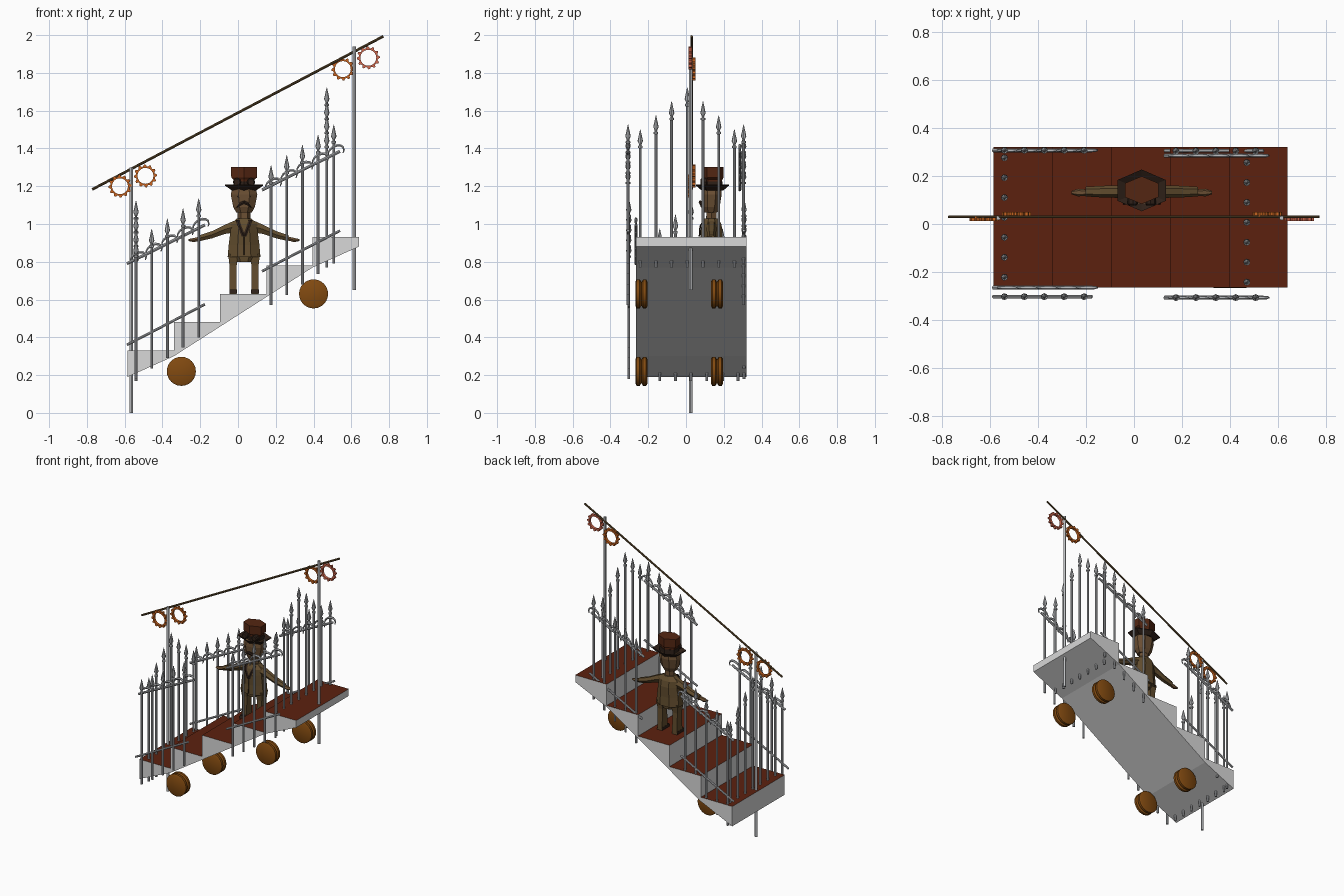
import bpy, bmesh, math
from mathutils import Vector

if "Cube" in bpy.data.objects:
    bpy.data.objects.remove(bpy.data.objects["Cube"])


def mat(name, r, g, b):
    m = bpy.data.materials.new(name)
    lin = [((c / 255 + 0.055) / 1.055) ** 2.4 if c > 10 else c / 255 / 12.92 for c in (r, g, b)]
    m.diffuse_color = (*lin, 1)
    m.use_nodes = True
    m.node_tree.nodes["Principled BSDF"].inputs["Base Color"].default_value = m.diffuse_color
    return m


STEEL = mat("steel", 190, 192, 195)
PALE = mat("pale_grey", 216, 216, 216)
RED = mat("tread_red", 92, 33, 15)
WOOD = mat("wheel_brown", 130, 74, 16)
BRASS = mat("gear_orange", 200, 100, 32)
COPPER = mat("gear_copper", 208, 104, 78)
COAT = mat("coat_brown", 98, 77, 46)
SKIN = mat("skin_brown", 108, 80, 52)
HAT = mat("hat_brown", 84, 38, 18)
DARK = mat("dark_leather", 46, 32, 24)


def finish(name, bm, *mats, smooth=None):
    bmesh.ops.recalc_face_normals(bm, faces=bm.faces[:])
    me = bpy.data.meshes.new(name)
    bm.to_mesh(me)
    bm.free()
    for m in mats:
        me.materials.append(m)
    if smooth:
        for p in me.polygons:
            p.use_smooth = True
        me.set_sharp_from_angle(angle=math.radians(smooth))
    ob = bpy.data.objects.new(name, me)
    bpy.context.collection.objects.link(ob)
    return ob


def loft(bm, secs, n=8, axis=None, phase=0.0):
    """Skin elliptical sections (centre, ru, rv); u is sideways, v is the other way."""
    pts = [Vector(s[0]) for s in secs]
    rings = []
    for i, (_, ru, rv) in enumerate(secs):
        t = Vector(axis) if axis else pts[min(i + 1, len(pts) - 1)] - pts[max(i - 1, 0)]
        t.normalize()
        u = Vector((0, 1, 0)) if abs(t.y) < 0.5 and abs(t.z) < 0.95 else Vector((1, 0, 0))
        v = t.cross(u).normalized()
        u = v.cross(t).normalized()
        ring = []
        for k in range(n):
            a = phase + 2 * math.pi * k / n
            ring.append(bm.verts.new(pts[i] + u * ru * math.cos(a) + v * rv * math.sin(a)))
        rings.append(ring)
    for a, b in zip(rings, rings[1:]):
        for k in range(n):
            bm.faces.new((a[k], a[(k + 1) % n], b[(k + 1) % n], b[k]))
    bm.faces.new(rings[0])
    bm.faces.new(rings[-1])


def part(name, secs, m, n=8, axis=None, phase=0.0, smooth=None):
    bm = bmesh.new()
    loft(bm, secs, n, axis, phase)
    return finish(name, bm, m, smooth=smooth)


# Staircase: stepped profile extruded along y, treads coloured by direction
Y0, Y1, X0, RUN = -0.265, 0.32, -0.585, 0.245
prof = [(X0, 0.19)]
for i in range(5):
    prof += [(X0 + i * RUN, 0.33 + i * 0.15), (X0 + (i + 1) * RUN, 0.33 + i * 0.15)]
prof += [(0.64, 0.88), (0.395, 0.77), (-0.34, 0.30)]
bm = bmesh.new()
face = bm.faces.new([bm.verts.new((x, Y0, z)) for x, z in prof])
ext = bmesh.ops.extrude_face_region(bm, geom=[face])
bmesh.ops.translate(bm, vec=(0, Y1 - Y0, 0), verts=[v for v in ext["geom"] if isinstance(v, bmesh.types.BMVert)])
bmesh.ops.recalc_face_normals(bm, faces=bm.faces[:])
for f in bm.faces:
    f.material_index = 1 if f.normal.z > 0.9 else 0
finish("staircase", bm, PALE, RED)

# Grooved wheels under the stairs
WHEEL = [(0, .066), (.006, .077), (.022, .077), (.031, .062), (.04, .077), (.056, .077), (.062, .066)]
for i, (x, z) in enumerate([(-0.30, 0.22), (0.40, 0.63)]):
    for j, y in enumerate([-0.267, 0.133]):
        part(f"wheel_{i}_{j}", [((x, y + d, z), r, r) for d, r in WHEEL], WOOD, 24, (0, 1, 0), smooth=30)

# Two support poles and the sloping overhead rod
for nm, x, z0, z1 in [("lower_pole", -0.565, 0, 1.30), ("upper_pole", 0.615, 0.65, 1.94)]:
    part(nm, [((x, 0.025, z), .009, .009) for z in (z0, z1)], STEEL, 12, smooth=30)
part("overhead_rod", [((-0.772, 0.03, 1.183), .006, .007), ((0.77, 0.03, 1.994), .006, .007)], COAT, 8)


# Ring gears with twelve teeth
def gear(name, x, y, z, m, teeth=12, th=0.018):
    bm = bmesh.new()
    loops = {}
    for s in (0, 1):
        for kind in ("out", "in"):
            ring = []
            for k in range(teeth * 4):
                a = 2 * math.pi * k / (teeth * 4)
                r = 0.042 if kind == "in" else (0.061 if k % 4 < 2 else 0.051)
                ring.append(bm.verts.new((x + r * math.cos(a), y + (s - .5) * th, z + r * math.sin(a))))
            loops[kind, s] = ring
    order = [("out", 0), ("out", 1), ("in", 1), ("in", 0)]
    for a, b in zip(order, order[1:] + order[:1]):
        A, B = loops[a], loops[b]
        for k in range(len(A)):
            q = (k + 1) % len(A)
            bm.faces.new((A[k], A[q], B[q], B[k]))
    finish(name, bm, m)


gear("gear_lower_outer", -0.625, 0.022, 1.20, BRASS)
gear("gear_lower_inner", -0.49, 0.04, 1.255, BRASS)
gear("gear_upper_inner", 0.555, 0.04, 1.82, BRASS)
gear("gear_upper_outer", 0.69, 0.022, 1.88, COPPER)


# Fence posts with spear heads
def post(bm, x, y, z0, tip):
    shape = [(z0, .0075), (tip - .1, .0075), (tip - .098, .012), (tip - .088, .012), (tip - .085, .006),
             (tip - .078, .007), (tip - .062, .0145), (tip, .0012)]
    loft(bm, [((x, y, z), r, r) for z, r in shape], 8, (0, 0, 1))


# Side fences: five posts, two sloping rails and a row of curls
def side_fence(name, dx, dz, y, y_rail):
    bm = bmesh.new()
    slope = 0.65
    for i in range(5):
        x = -0.54 + dx + i * 0.083
        post(bm, x, y, 0.18 + dz + i * 0.055, 0.92 + dz + i * 0.054)
        zr = 0.815 + dz + i * 0.044
        arc = []
        for k in range(9):
            a = math.pi * (1.05 - 1.2 * k / 8)
            w = .007 * math.sin(math.pi * (k + .6) / 9.2) + .001
            arc.append(((x + .012 + .042 * math.cos(a), y_rail, zr + .012 * math.cos(a) + .034 * math.sin(a)), w, w))
        loft(bm, arc, 6)
    for yy, za, zb, r in [(y, 0.36, 0.575, .007), (y_rail, 0.79, 0.995, .008)]:
        loft(bm, [((-0.588 + dx, yy, za + dz), r, r), ((-0.175 + dx, yy, zb + dz), r, r)], 8)
    finish(name, bm, STEEL, smooth=35)


side_fence("front_lower_fence", 0, 0, -0.303, -0.265)
side_fence("front_upper_fence", 0.715, 0.39, -0.307, -0.307)
side_fence("back_lower_fence", 0, 0, 0.307, 0.307)
side_fence("back_upper_fence", 0.715, 0.39, 0.305, 0.285)

# End fences: seven posts rising to a peak in the middle
for nm, x, y0, dz in [("lower_end_fence", -0.54, -0.222, 0), ("upper_end_fence", 0.47, -0.242, 0.60)]:
    bm = bmesh.new()
    for i in range(7):
        post(bm, x, y0 + i * 0.083, 0.17 + dz, 1.123 + dz - 0.074 * abs(i - 3))
    finish(nm, bm, STEEL, smooth=35)

# Standing figure, facing the front
CX, CY = 0.032, 0.135
R2 = math.sqrt(2)


def stack(name, rows, m, n, phase):
    """Vertical loft; rows are (z, half width, half depth, y shift)."""
    return part(name, [((CX, CY + s, z), w, d) for z, w, d, s in rows], m, n, (0, 0, 1), phase)


for side, sx in (("left", -1), ("right", 1)):
    lx = CX + sx * 0.058
    part(side + "_leg", [((lx, CY, z), w * R2, d * R2) for z, w, d in
                         [(.63, .019, .03), (.78, .019, .026), (.84, .026, .035)]], COAT, 4, (0, 0, 1), math.pi / 4)
    part(side + "_shoe", [((lx, CY - .012, z), .020 * R2, d * R2) for z, d in [(.631, .042), (.652, .036)]],
         DARK, 4, (0, 0, 1), math.pi / 4)
    part(side + "_arm", [((CX + sx * x, CY, z), d, h) for x, z, d, h in
                         [(.055, .985, .03, .036), (.10, .972, .026, .028), (.17, .943, .024, .022),
                          (.235, .925, .020, .018)]], COAT, 6, (1, 0, 0))
    part(side + "_hand", [((CX + sx * x, CY - .004, z), d, h) for x, z, d, h in
                          [(.23, .924, .013, .012), (.265, .915, .016, .013), (.293, .915, .007, .006)]],
         SKIN, 6, (1, 0, 0))
    # lapel, moustache half and goggle lens on each side
    part(side + "_lapel", [((CX + sx * x, CY + y, z), .010, .004) for x, y, z in
                           [(.034, -.040, 1.02), (.024, -.060, .99), (.003, -.064, .935)]], DARK, 4, (0, 0, 1))
    part(side + "_moustache", [((CX + sx * x, CY - .060 + x * .3, z), .008, h) for x, z, h in
                               [(0, 1.115, .010), (.022, 1.105, .011), (.04, 1.088, .003)]], DARK, 6, (1, 0, 0))
    part(side + "_eye", [((CX + sx * .026, y, 1.145), .009, .006) for y in (CY - .051, CY - .038)],
         DARK, 6, (0, 1, 0))
    part(side + "_goggle", [((CX + sx * .037, y, 1.222), r, r) for y, r in
                            [(.078, .016), (.084, .022), (.108, .022)]], DARK, 8, (0, 1, 0))

stack("hips", [(.80, .05, .045, 0), (.85, .085, .052, 0)], COAT, 8, math.pi / 8)
stack("coat", [(.825, .094, .066, 0), (.89, .088, .062, 0), (.96, .078, .064, 0), (1.0, .078, .056, 0),
               (1.028, .042, .04, 0)], COAT, 8, math.pi / 8)
stack("neck", [(1.01, .034, .032, 0), (1.08, .034, .032, 0)], SKIN, 6, 0)
stack("head", [(1.06, .044, .036, -.004), (1.09, .062, .05, -.003), (1.155, .076, .058, 0), (1.195, .066, .054, 0)],
      SKIN, 8, math.pi / 8)
stack("coat_button_line", [(.835, .003, .004, -.063), (.93, .003, .004, -.060)], DARK, 4, 0)
stack("hat_brim", [(1.178, .075, .058, .005), (1.203, .116, .087, .005), (1.209, .116, .087, .005),
                   (1.19, .07, .055, .005)], DARK, 6, math.pi / 2)
stack("hat_band", [(1.188, .064, .052, .006), (1.225, .066, .053, .006)], DARK, 6, math.pi / 2)
stack("hat_crown", [(1.20, .06, .049, .006), (1.235, .064, .051, .006), (1.245, .078, .057, .006),
                    (1.302, .080, .058, .006)], HAT, 6, math.pi / 2)
